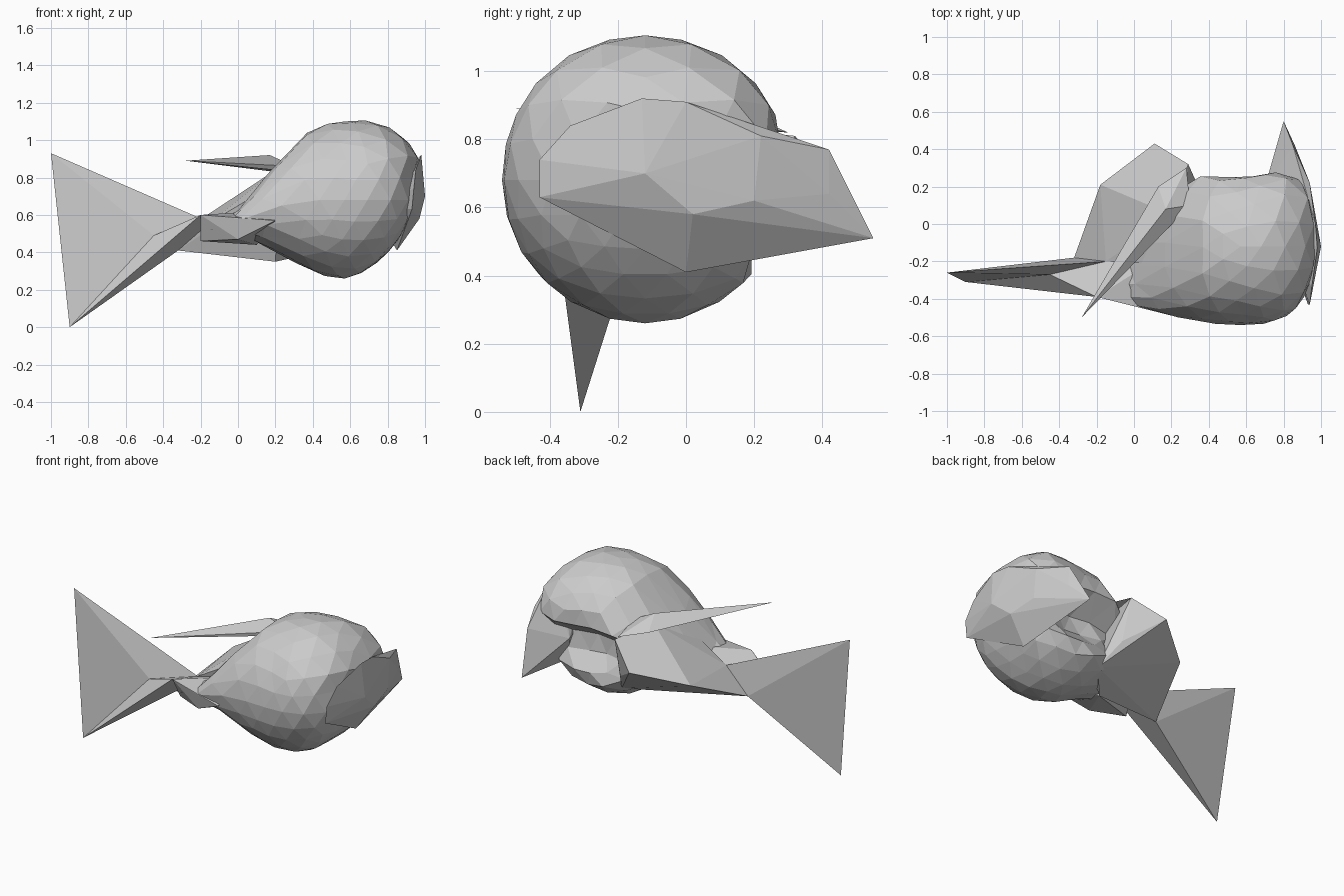
import bpy, bmesh
from mathutils import Vector

if "Cube" in bpy.data.objects:
    bpy.data.objects.remove(bpy.data.objects["Cube"])

GREY = (0.6, 0.6, 0.6, 1)
grey = bpy.data.materials.new("plain grey")
grey.use_nodes = True
grey.diffuse_color = GREY
grey.node_tree.nodes["Principled BSDF"].inputs["Base Color"].default_value = GREY


def finish(name, bm):
    bmesh.ops.recalc_face_normals(bm, faces=bm.faces[:])
    mesh = bpy.data.meshes.new(name)
    bm.to_mesh(mesh)
    bm.free()
    mesh.materials.append(grey)
    bpy.context.collection.objects.link(bpy.data.objects.new(name, mesh))


def hull(name, points):
    bm = bmesh.new()
    for p in points:
        bm.verts.new(p)
    found = bmesh.ops.convex_hull(bm, input=bm.verts[:])
    bmesh.ops.delete(bm, geom=[v for v in found["geom_interior"]
                               if isinstance(v, bmesh.types.BMVert)], context="VERTS")
    finish(name, bm)


# Shared corners where the tail, neck and side fin meet
neck_front = (-0.20, -0.39, 0.60)
neck_back = (-0.32, -0.18, 0.41)
neck_top = (-0.15, -0.20, 0.56)

# Faceted body: squarish from above, drawn out to the neck, hollowed at the back
bm = bmesh.new()
bmesh.ops.create_icosphere(bm, subdivisions=3, radius=1)
centre = Vector((0.57, -0.12, 0.68))
for v in bm.verts:
    n = v.co.copy()
    flat = Vector((n.x, n.y, 0))
    square = 1
    if flat.length > 0.01:
        k = 4 if n.x > 0 and n.y > 0 else 2.8
        square = flat.length / (abs(n.x) ** k + abs(n.y) ** k) ** (1 / k)
    size = 0.42 + 0.08 * max(0, n.x) * n.z
    p = centre + Vector((n.x * square, n.y * square, n.z)) * size
    # Slight step inwards under the dome, where the side lobe starts
    if n.z < 0.4:
        p.x -= 0.04 * max(0, n.x)
    # Taper towards the neck
    pull = max(0, (-n.x - 0.35) / 0.65) ** 2
    p.x += (-0.2 - p.x) * pull
    p.y += (-0.3 + 0.3 * n.y - p.y) * pull
    p.z += (0.52 - p.z) * min(1, pull * 1.4)
    # Flat back with a hollow under the dome
    p.y = min(p.y, 0.25 + 0.6 * (p.x - 0.55) ** 2)
    if n.y > 0.5 and n.z < 0.25:
        p.y -= (0.25 * (n.y - 0.5) + 0.04) * max(0, min(1, (n.z + 0.6) / 0.25))
    v.co = p
finish("body", bm)

# Side lobe on the left, swept back into two points
hull("side_lobe", [
    (0.94, -0.43, 0.74), (0.93, -0.43, 0.63), (0.95, -0.34, 0.84),
    (0.98, -0.13, 0.92), (1.0, -0.12, 0.70), (0.97, 0.0, 0.91),
    (0.97, 0.02, 0.58), (0.94, 0.22, 0.81), (0.94, 0.20, 0.62),
    (0.85, 0.42, 0.77), (0.86, 0.42, 0.64), (0.80, 0.55, 0.51),
    (0.84, 0.22, 0.47), (0.85, 0.0, 0.41), (0.70, 0.20, 0.66)])

# Slim neck between the body and the tail
hull("neck", [
    neck_front, neck_top, (-0.20, -0.31, 0.46), (0.0, -0.44, 0.58),
    (0.20, -0.49, 0.57), (0.0, -0.41, 0.47), (0.10, -0.20, 0.62),
    (0.10, -0.20, 0.44)])

# Broad fin on the right, behind the neck and running into the belly
hull("side_fin", [
    neck_back, neck_top, (-0.18, 0.21, 0.59), (0.11, 0.43, 0.68),
    (0.29, 0.32, 0.81), (0.20, 0.05, 0.84), (0.30, 0.25, 0.54),
    (0.20, -0.08, 0.35), (0.22, -0.22, 0.78), (0.38, 0.12, 0.39)])

# Thin horn
hull("horn", [
    (-0.28, -0.50, 0.89), (0.13, 0.20, 0.85), (0.28, 0.30, 0.82),
    (0.17, 0.08, 0.92), (0.30, 0.10, 0.86), (0.20, 0.0, 0.84)])

# Flat forked tail, creased on the front
bm = bmesh.new()
upper, lower, crease, front, back, top = [bm.verts.new(p) for p in (
    (-1.0, -0.26, 0.93), (-0.9, -0.31, 0.0), (-0.45, -0.27, 0.49),
    neck_front, neck_back, neck_top)]
for face in ((upper, lower, crease), (crease, lower, front), (upper, crease, top),
             (top, crease, front), (upper, back, lower), (upper, top, back),
             (lower, back, front), (front, back, top)):
    bm.faces.new(face)
finish("tail", bm)
